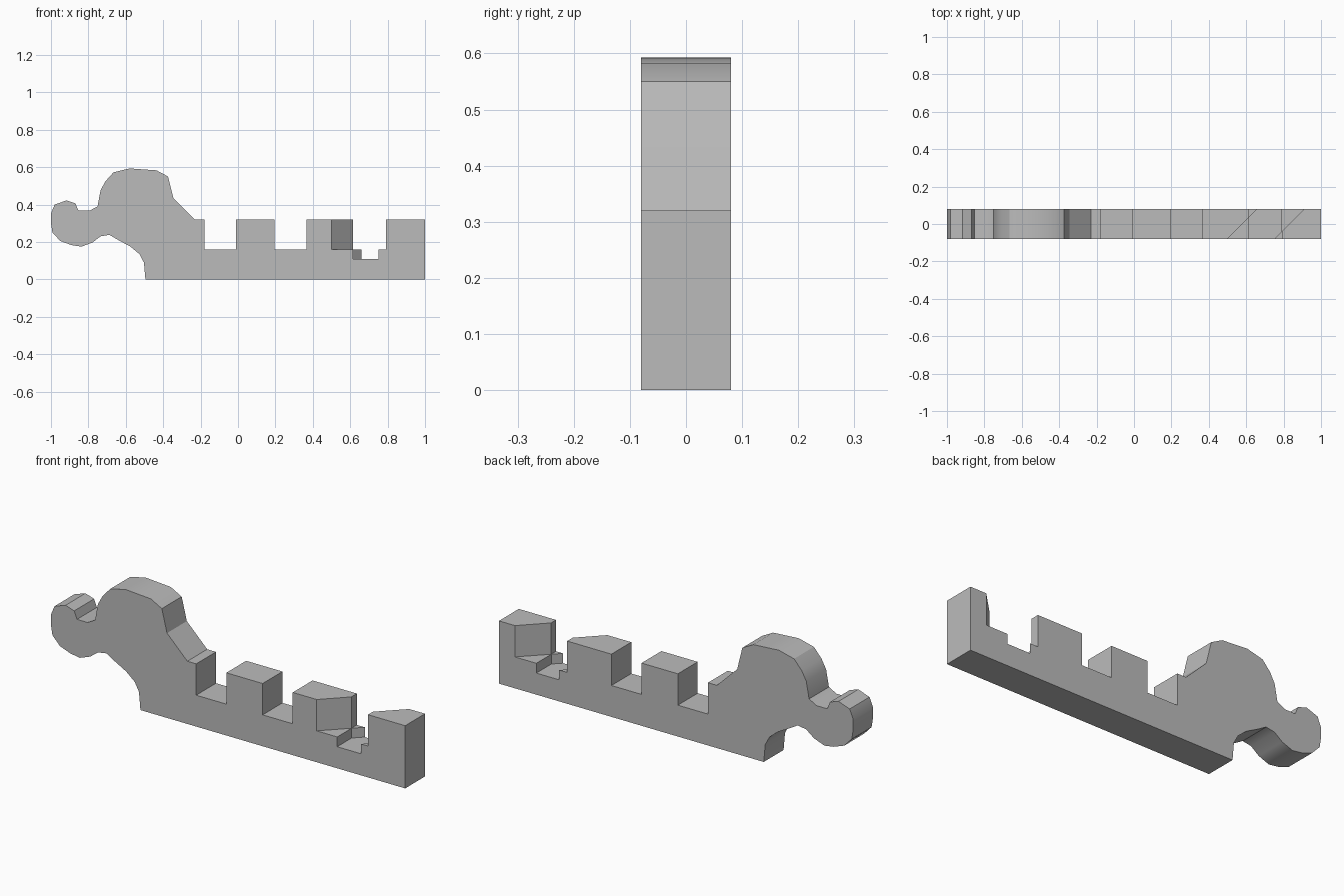
import bpy
import bmesh
import math
from mathutils import Vector

cube = bpy.data.objects.get("Cube")
if cube:
    bpy.data.objects.remove(cube, do_unlink=True)

HALF = 0.08          # half thickness of the bar
TOP, FLOOR, PIT = 0.32, 0.16, 0.11

grey = bpy.data.materials.new("plain grey")
grey.use_nodes = True
colour = (0.5, 0.5, 0.5, 1)
grey.diffuse_color = colour
grey.node_tree.nodes["Principled BSDF"].inputs["Base Color"].default_value = colour


def prism(name, corners, extrude):
    """Extrude a flat outline along a vector into a closed solid."""
    bm = bmesh.new()
    face = bm.faces.new([bm.verts.new(c) for c in corners])
    grown = bmesh.ops.extrude_face_region(bm, geom=[face], use_keep_orig=True)
    moved = [v for v in grown["geom"] if isinstance(v, bmesh.types.BMVert)]
    bmesh.ops.translate(bm, verts=moved, vec=Vector(extrude))
    bmesh.ops.recalc_face_normals(bm, faces=bm.faces)
    mesh = bpy.data.meshes.new(name)
    bm.to_mesh(mesh)
    bm.free()
    mesh.materials.append(grey)
    obj = bpy.data.objects.new(name, mesh)
    bpy.context.collection.objects.link(obj)
    return obj


def cut(target, plan, low):
    """Cut an upright shaft with the given plan down to a floor height."""
    cutter = prism("cutter", [(x, y, low) for x, y in plan], (0, 0, 1))
    cutter.hide_render = True
    mod = target.modifiers.new("cut", "BOOLEAN")
    mod.operation, mod.solver, mod.object = "DIFFERENCE", "EXACT", cutter
    bpy.ops.object.modifier_apply(modifier=mod.name)
    bpy.data.objects.remove(cutter, do_unlink=True)


# Underside of the arch, then the small rounded knob
outline = [(1, 0), (-.495, 0), (-.503, .09), (-.527, .135), (-.575, .175),
           (-.645, .213), (-.687, .238), (-.735, .23), (-.778, .197),
           (-.837, .175), (-.89, .183), (-.95, .205), (-.992, .25),
           (-1, .3), (-1, .352), (-.98, .4), (-.917, .422), (-.869, .406),
           (-.853, .367), (-.794, .367)]
# Large hump sloping down to the bar
outline += [(-.751, .39), (-.735, .476), (-.709, .524), (-.666, .572),
            (-.58, .593), (-.436, .583), (-.374, .55), (-.345, .433),
            (-.23, TOP)]
# Three straight notches along the top of the bar
for left, right in [(-.18, -.01), (.195, .365), (.615, .79)]:
    outline += [(left, TOP), (left, FLOOR), (right, FLOOR), (right, TOP)]
outline.append((1, TOP))

bar = prism("notched_bar", [(x, -HALF, z) for x, z in outline], (0, 2 * HALF, 0))
bpy.context.view_layer.objects.active = bar
bar.select_set(True)

# Slanted slot crossing the last notch
e = 0.1
cut(bar, [(.58 - e, -e), (.83 - e, -e), (.83 + e, e), (.58 + e, e)], FLOOR)

# Deeper pit where the slot and the notch overlap
cut(bar, [(.616, -e), (.83 - e, -e), (.789, -.041), (.789, e),
          (.58 + e, e), (.616, .036)], PIT)

bpy.ops.object.shade_smooth_by_angle(angle=math.radians(30))
